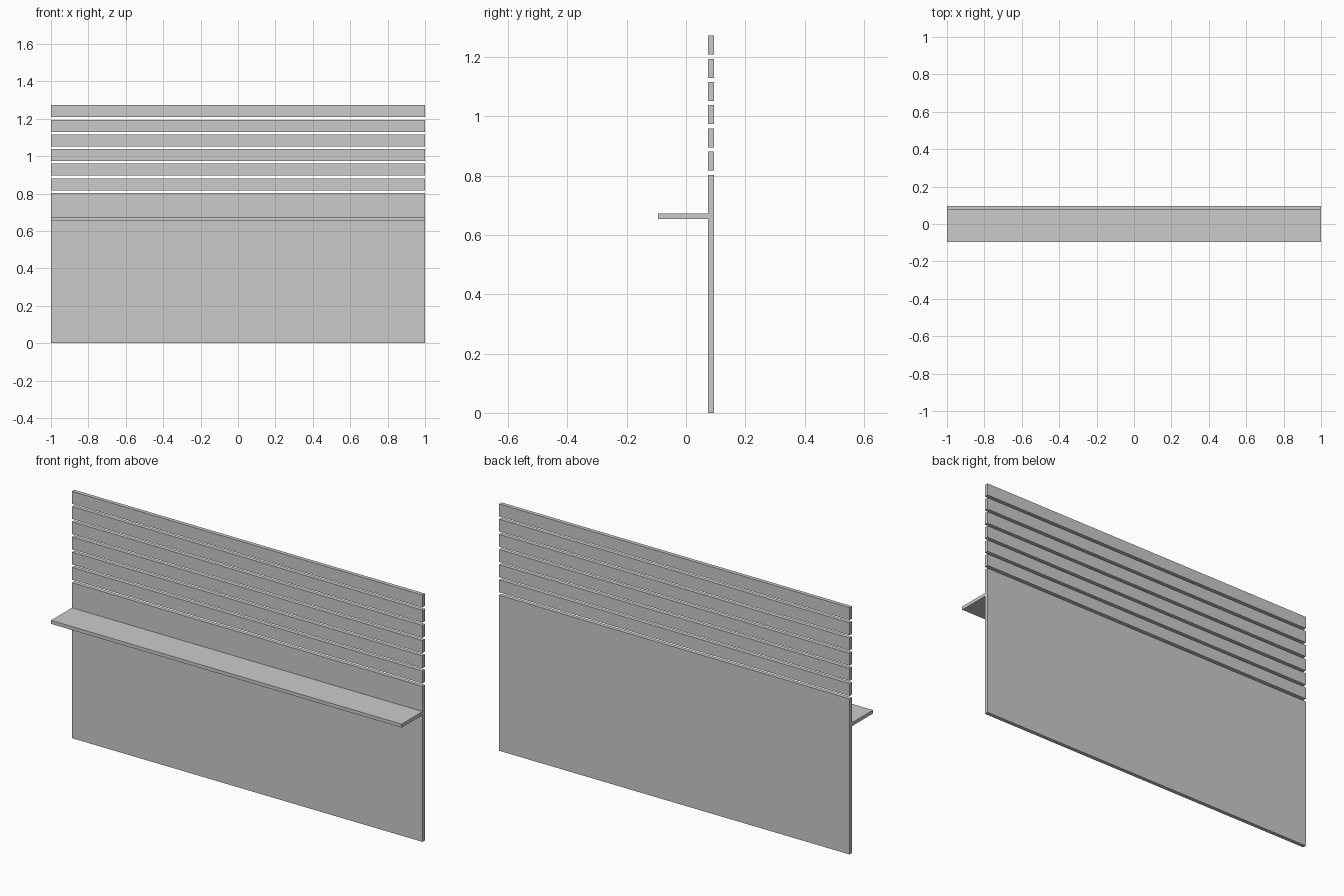
import bpy

if "Cube" in bpy.data.objects:
    bpy.data.objects.remove(bpy.data.objects["Cube"])


def box(name, y0, y1, z0, z1, x=1.0):
    """Axis-aligned box, full width, from its y and z limits."""
    bpy.ops.mesh.primitive_cube_add(size=1, location=(0, (y0 + y1) / 2, (z0 + z1) / 2))
    ob = bpy.context.object
    ob.name = name
    ob.scale = (2 * x, y1 - y0, z1 - z0)
    bpy.ops.object.transform_apply(location=False, rotation=False, scale=True)
    return ob


BACK, FACE, FRONT = 0.095, 0.075, -0.095

# Solid lower panel
box("lower_panel", FACE, BACK, 0, 0.802)

# Shelf projecting from the panel front
box("shelf", FRONT, FACE, 0.654, 0.672)

# Six spaced slats above the panel
HEIGHT, PITCH = 0.064, 0.0783
for i in range(6):
    z = 0.817 + i * PITCH
    box(f"slat_{i + 1}", FACE, BACK, z, z + HEIGHT)
